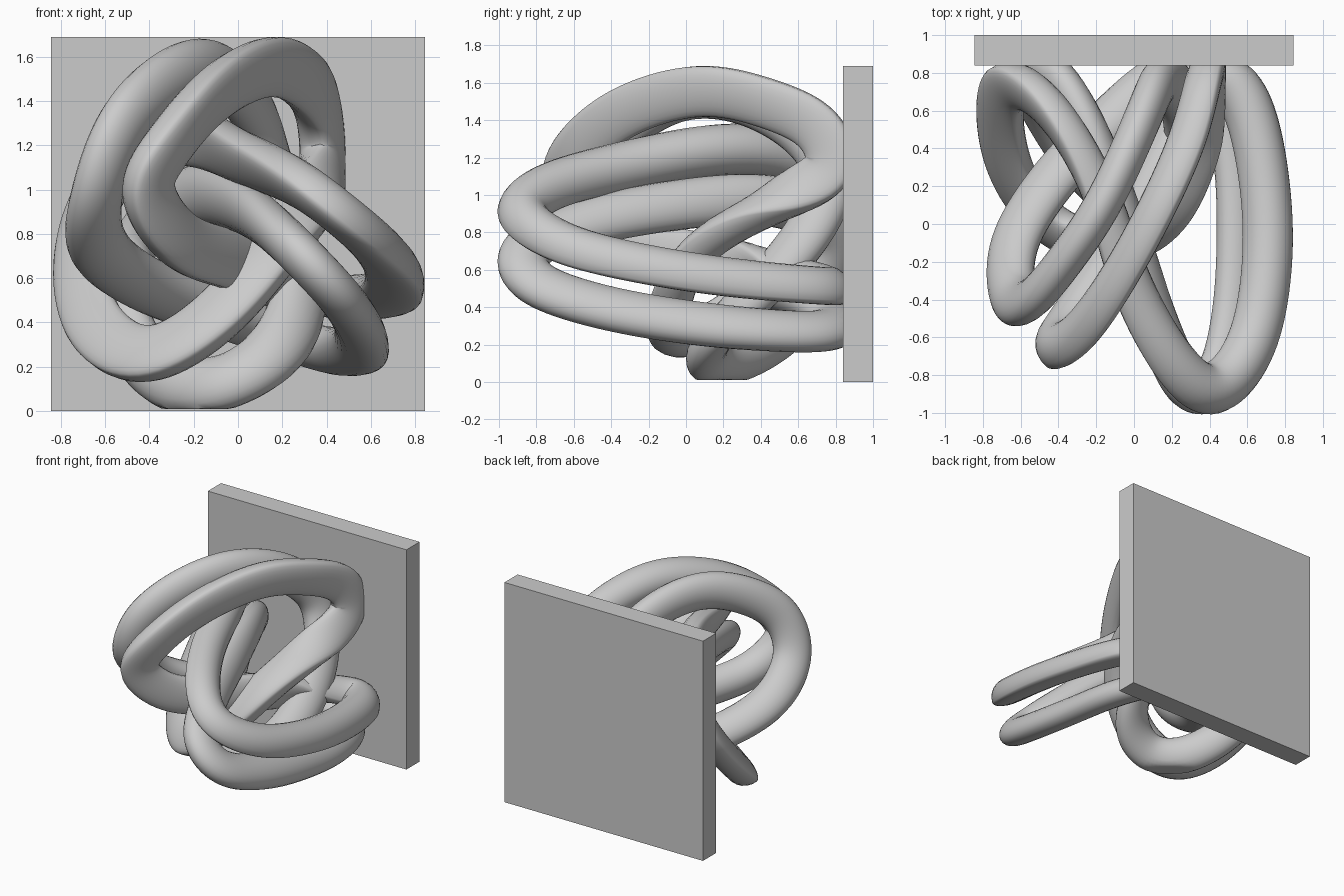
import bpy, bmesh, math
from mathutils import Vector

if "Cube" in bpy.data.objects:
    bpy.data.objects.remove(bpy.data.objects["Cube"])

CENTRE = Vector((0, 0.1, 0.85))

# Centre lines of the two interlaced three-lobed loops
LOOP_A = [(-.43, -.62, 1.0), (-.31, -.59, 1.22), (-.11, -.33, 1.45), (.12, .08, 1.57),
          (.28, .44, 1.5), (.36, .72, 1.36), (.38, .78, 1.12), (.33, .45, .94),
          (.18, .08, .73), (-.08, -.08, .42), (-.4, -.03, .23), (-.63, .25, .36),
          (-.7, .58, .65), (-.64, .76, .95), (-.42, .59, 1.2), (-.18, .18, 1.25),
          (-.01, -.32, 1.17), (.23, -.74, 1.06), (.44, -.88, .91), (.64, -.64, .74),
          (.72, -.2, .63), (.7, .25, .56), (.6, .66, .52), (.42, .77, .52),
          (.18, .42, .61), (-.05, 0, .68), (-.28, -.4, .76)]
LOOP_B = [(-.64, -.39, .98), (-.54, -.4, 1.27), (-.37, -.2, 1.46), (-.19, .06, 1.55),
          (-.04, .36, 1.5), (.08, .64, 1.33), (.15, .77, 1.1), (.25, .66, .8),
          (.28, .4, .5), (.17, .17, .27), (-.05, .11, .13), (-.27, .27, .12),
          (-.46, .54, .28), (-.54, .74, .55), (-.43, .8, .82), (-.21, .45, .98),
          (-.01, -.1, .94), (.13, -.55, .85), (.28, -.86, .71), (.45, -.82, .53),
          (.54, -.45, .4), (.56, 0, .32), (.54, .4, .28), (.42, .74, .27),
          (.2, .8, .34), (-.1, .57, .45), (-.42, .25, .57), (-.64, -.1, .74)]


def smooth(vals, rounds):
    n = len(vals)
    for _ in range(rounds):
        vals = [(vals[i - 1] + 2 * vals[i] + vals[(i + 1) % n]) / 4 for i in range(n)]
    return vals


def spline(points, steps=10):
    """Closed smooth curve through the points, lightly relaxed."""
    p = [Vector(q) for q in points]
    n, out = len(p), []
    for i in range(n):
        a, b, c, d = p[i - 1], p[i], p[(i + 1) % n], p[(i + 2) % n]
        for k in range(steps):
            t = k / steps
            out.append(0.5 * (2 * b + (c - a) * t + (2 * a - 5 * b + 4 * c - d) * t * t
                              + (3 * b - a - 3 * c + d) * t ** 3))
    return smooth(out, 16)


def section(dome, back, shift):
    """Profile: a gentle dome on one side, a deeper round on the other."""
    pts = []
    for k in range(24):
        a = 2 * math.pi * k / 24
        depth = dome if math.sin(a) > 0 else back
        pts.append((0.137 * math.cos(a), shift + depth * math.sin(a)))
    return pts


def sweep(name, points, prof):
    path = spline(points)
    n = len(path)
    tang = [(path[(i + 1) % n] - path[i - 1]).normalized() for i in range(n)]
    # wide axis of the profile: outward, in the plane of each bend
    rad = []
    for i, (p, t) in enumerate(zip(path, tang)):
        step = (path[(i + 1) % n] - path[i - 1]).length
        bend = (tang[i - 1] - tang[(i + 1) % n]) / step
        r = (p - CENTRE).normalized() * 0.6 + bend * 0.3
        rad.append(r - t * r.dot(t))
    rad = smooth(rad, 60)
    m = len(prof)
    bm = bmesh.new()
    rings = []
    for p, t, r in zip(path, tang, rad):
        r = (r - t * r.dot(t)).normalized()
        b = t.cross(r)
        ring = []
        for u, v in prof:
            q = p + r * u + b * v
            q.y = min(q.y, 0.88)      # ends sink into the plate
            q.z = max(q.z, 0.01)
            ring.append(bm.verts.new(q))
        rings.append(ring)
    for i in range(n):
        for k in range(m):
            bm.faces.new((rings[i][k], rings[i][(k + 1) % m],
                          rings[(i + 1) % n][(k + 1) % m], rings[(i + 1) % n][k]))
    bmesh.ops.recalc_face_normals(bm, faces=bm.faces)
    me = bpy.data.meshes.new(name)
    bm.to_mesh(me)
    bm.free()
    ob = bpy.data.objects.new(name, me)
    bpy.context.collection.objects.link(ob)
    bpy.ops.object.select_all(action='DESELECT')
    ob.select_set(True)
    bpy.context.view_layer.objects.active = ob
    bpy.ops.object.shade_smooth_by_angle(angle=math.radians(40))


# Interlaced loops
sweep("front_loop", LOOP_A, section(0.05, 0.145, 0.045))
sweep("rear_loop", LOOP_B, section(0.1, 0.1, 0.0))

# Square back plate
bpy.ops.mesh.primitive_cube_add(size=1, location=(0, 0.92, 0.845))
plate = bpy.context.object
plate.name = "back_plate"
plate.scale = (1.69, 0.16, 1.69)
